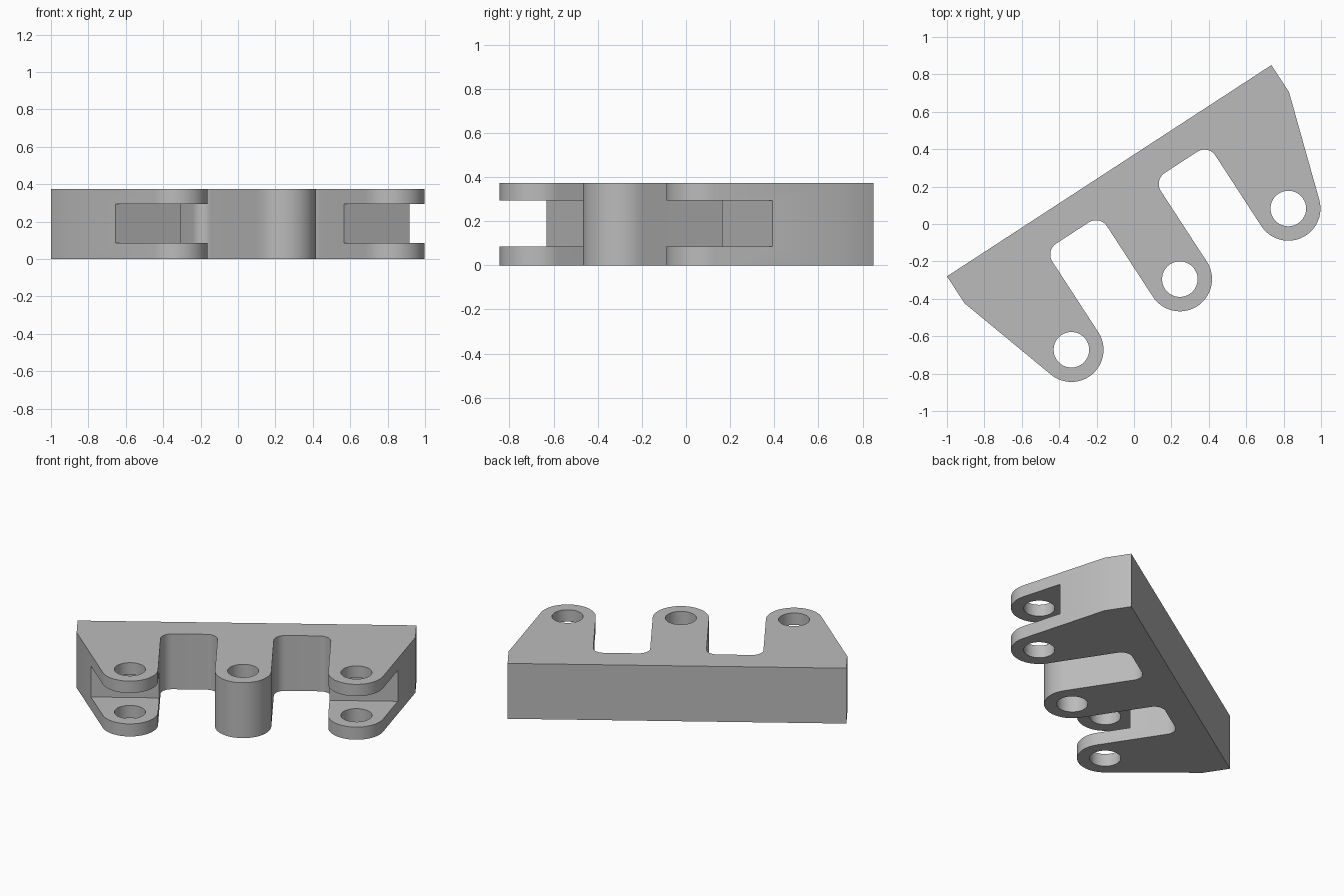
import bpy, bmesh
from math import sin, cos, atan2, asin, hypot, radians, pi
from mathutils import Matrix

if "Cube" in bpy.data.objects:
    bpy.data.objects.remove(bpy.data.objects["Cube"], do_unlink=True)

HALF, HEIGHT = 1.035, 0.373          # half length of the back edge, thickness
SPINE = 0.172                        # depth of the solid back bar
LUG_X, LUG_Y, LUG_R = 0.692, 0.692, 0.172
HOLE_R, FILLET = 0.095, 0.07
SLOT_Y, SLOT_LOW, SLOT_HIGH = 0.483, 0.085, 0.293

grey = bpy.data.materials.new("plain grey")
grey.use_nodes = True
colour = (0.5, 0.5, 0.5, 1)
grey.diffuse_color = colour
grey.node_tree.nodes["Principled BSDF"].inputs["Base Color"].default_value = colour


def arc(cx, cy, r, start, end, steps):
    angles = [start + (end - start) * i / steps for i in range(steps + 1)]
    return [(cx + r * cos(a), cy + r * sin(a)) for a in angles]


def make_object(name, bm):
    bmesh.ops.recalc_face_normals(bm, faces=bm.faces)
    mesh = bpy.data.meshes.new(name)
    bm.to_mesh(mesh)
    bm.free()
    mesh.materials.append(grey)
    ob = bpy.data.objects.new(name, mesh)
    bpy.context.collection.objects.link(ob)
    return ob


def cut(target, cutter):
    cutter.hide_render = True
    mod = target.modifiers.new("cut", 'BOOLEAN')
    mod.operation, mod.solver, mod.object = 'DIFFERENCE', 'EXACT', cutter
    bpy.context.view_layer.objects.active = target
    bpy.ops.object.modifier_apply(modifier=mod.name)
    bpy.data.objects.remove(cutter, do_unlink=True)


# Half outline: end face, sloping side tangent to outer lug, rounded gap, centre lug
dx, dy = HALF - LUG_X, LUG_Y - SPINE
tangent = atan2(dy, dx) + asin(LUG_R / hypot(dx, dy)) + pi / 2
gap_y = SPINE + FILLET
half = [(-HALF, 0), (-HALF, SPINE)]
half += arc(-LUG_X, LUG_Y, LUG_R, tangent, 0, 32)
half += arc(-LUG_X + LUG_R + FILLET, gap_y, FILLET, pi, 1.5 * pi, 10)
half += arc(-LUG_R - FILLET, gap_y, FILLET, 1.5 * pi, 2 * pi, 10)
half += arc(0, LUG_Y, LUG_R, pi, pi / 2, 18)
outline = half + [(-x, y) for x, y in reversed(half[:-1])]

# Solid plate, lugs pointing to the front
bm = bmesh.new()
face = bm.faces.new([bm.verts.new((x, -y, 0)) for x, y in outline])
top = bmesh.ops.extrude_face_region(bm, geom=[face])["geom"]
bmesh.ops.translate(bm, vec=(0, 0, HEIGHT),
                    verts=[v for v in top if isinstance(v, bmesh.types.BMVert)])
bracket = make_object("hinge_bracket", bm)

# Pin holes through all three lugs
for x in (-LUG_X, 0, LUG_X):
    bm = bmesh.new()
    bmesh.ops.create_cone(bm, cap_ends=True, segments=48, radius1=HOLE_R,
                          radius2=HOLE_R, depth=1,
                          matrix=Matrix.Translation((x, -LUG_Y, HEIGHT / 2)))
    cut(bracket, make_object("hole_cutter", bm))

# Horizontal slots that fork the two outer lugs
for side in (-1, 1):
    bm = bmesh.new()
    place = Matrix.Translation((side * LUG_X, -SLOT_Y - 0.3, (SLOT_LOW + SLOT_HIGH) / 2))
    size = Matrix.Diagonal((0.7, 0.6, SLOT_HIGH - SLOT_LOW, 1))
    bmesh.ops.create_cube(bm, size=1, matrix=place @ size)
    cut(bracket, make_object("slot_cutter", bm))

# Turn the part to its diagonal stance
bracket.data.transform(Matrix.Translation((-0.1325, 0.285, 0))
                       @ Matrix.Rotation(radians(33.07), 4, 'Z'))

bpy.ops.object.select_all(action='DESELECT')
bracket.select_set(True)
bpy.context.view_layer.objects.active = bracket
bpy.ops.object.shade_smooth_by_angle(angle=radians(25))
